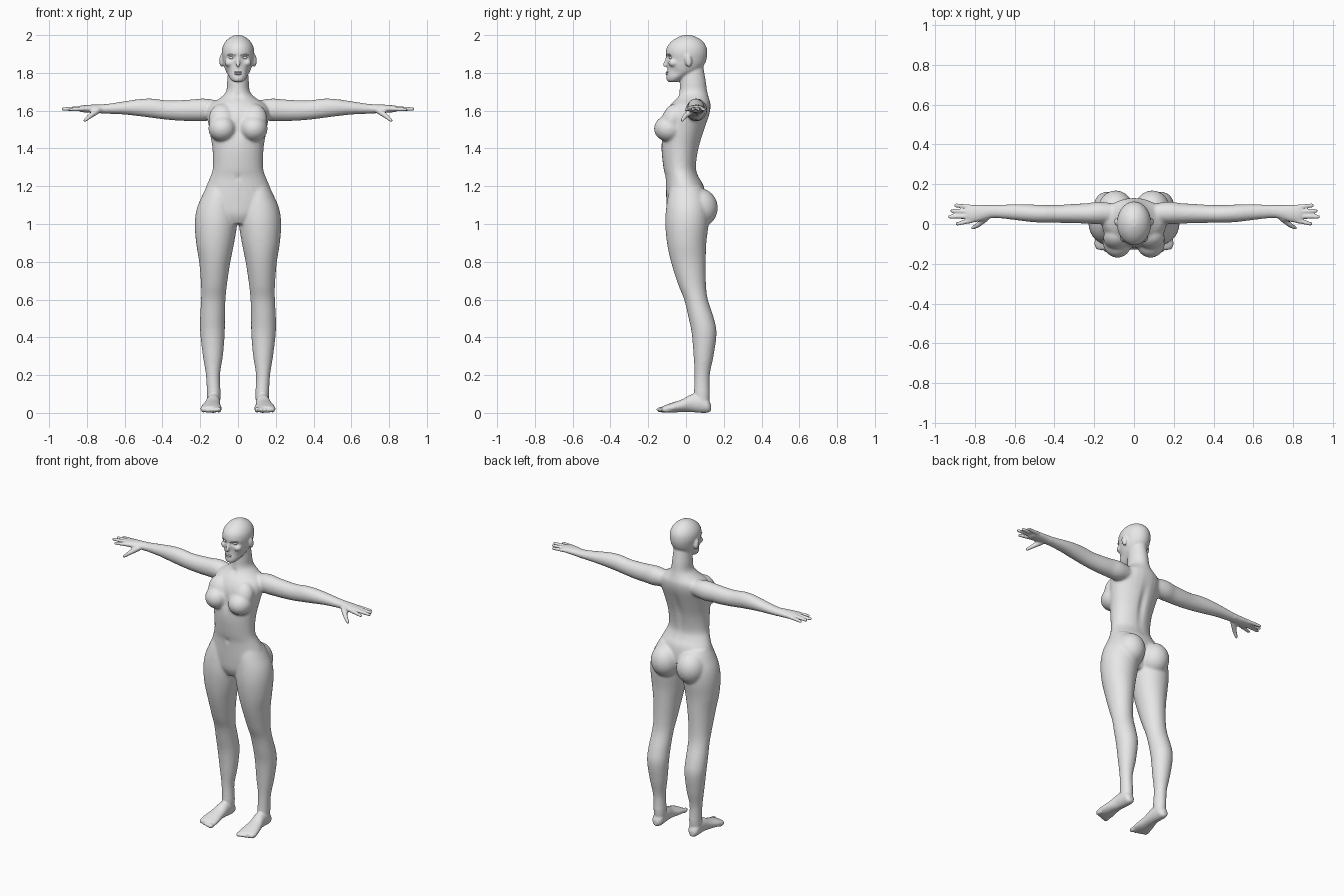
import bpy, bmesh, math
from mathutils import Vector, Matrix

skin = bpy.data.materials.new("plain_grey")
skin.diffuse_color = (0.8, 0.8, 0.8, 1)

# ---------- helpers ----------
def spline(rows, n=4):
    """Catmull-Rom refinement of a list of profile rows."""
    out = []
    for i in range(len(rows) - 1):
        p0, p1, p2, p3 = (rows[max(0, min(len(rows) - 1, i + k))] for k in (-1, 0, 1, 2))
        for j in range(n):
            t = j / n
            out.append([0.5 * (2 * b + (c - a) * t + (2 * a - 5 * b + 4 * c - d) * t * t
                               + (3 * b - a - 3 * c + d) * t ** 3)
                        for a, b, c, d in zip(p0, p1, p2, p3)])
    return out + [list(rows[-1])]

def loft(bm, rows, axis, side=1, seg=28):
    """Closed tube; row = position on axis, then min/max of both cross directions."""
    rings = []
    for t, a0, a1, b0, b1 in spline(rows):
        ring = []
        for k in range(seg):
            w = 2 * math.pi * k / seg
            a = (a0 + a1) / 2 + (a1 - a0) / 2 * math.cos(w)
            b = (b0 + b1) / 2 + (b1 - b0) / 2 * math.sin(w)
            x, y, z = {'X': (t, a, b), 'Y': (a, t, b), 'Z': (a, b, t)}[axis]
            ring.append(bm.verts.new((x * side, y, z)))
        rings.append(ring)
    for r, s in zip(rings, rings[1:]):
        for k in range(seg):
            bm.faces.new((r[k], r[(k + 1) % seg], s[(k + 1) % seg], s[k]))
    bm.faces.new(rings[0])
    bm.faces.new(rings[-1])

def ball(bm, c, r, side=1, tilt=0):
    m = (Matrix.Translation((c[0] * side, c[1], c[2]))
         @ Matrix.Rotation(tilt, 4, 'X') @ Matrix.Diagonal((*r, 1)))
    bmesh.ops.create_uvsphere(bm, u_segments=24, v_segments=14, radius=1, matrix=m)

def rod(bm, p, q, r0, r1, side=1):
    """Tapered rounded finger between two points."""
    p, q = (Vector((v[0] * side, v[1], v[2])) for v in (p, q))
    d = q - p
    m = Matrix.Translation((p + q) / 2) @ d.to_track_quat('Z', 'Y').to_matrix().to_4x4()
    bmesh.ops.create_cone(bm, cap_ends=True, segments=14, radius1=r0, radius2=r1,
                          depth=d.length, matrix=m)
    for c, r in ((p, r0), (q, r1)):
        bmesh.ops.create_uvsphere(bm, u_segments=14, v_segments=8, radius=r,
                                  matrix=Matrix.Translation(c))

def finish(bm, name):
    bmesh.ops.recalc_face_normals(bm, faces=bm.faces)
    for f in bm.faces:
        f.smooth = True
    me = bpy.data.meshes.new(name)
    bm.to_mesh(me)
    bm.free()
    ob = bpy.data.objects.new(name, me)
    bpy.context.collection.objects.link(ob)
    me.materials.append(skin)
    return ob

body = bmesh.new()

# ---------- torso and neck: z, left, right, front, back ----------
torso = [(1.00, .07, -.075, .06), (1.05, .14, -.098, .085), (1.12, .19, -.104, .105),
         (1.20, .168, -.107, .095), (1.25, .147, -.110, .068), (1.30, .133, -.120, .055),
         (1.40, .136, -.130, .070), (1.50, .152, -.125, .100), (1.58, .165, -.108, .125),
         (1.63, .150, -.083, .131), (1.665, .098, -.052, .122), (1.70, .064, -.036, .113),
         (1.76, .057, -.032, .104), (1.84, .050, -.03, .09)]
loft(body, [(z, -w, w, f, b) for z, w, f, b in torso], 'Z')

# ---------- head ----------
head = [(1.752, .022, -.092, -.045), (1.762, .036, -.102, -.025), (1.785, .052, -.103, .02),
        (1.81, .065, -.099, .070), (1.84, .075, -.099, .095), (1.87, .081, -.102, .108),
        (1.905, .086, -.107, .113), (1.94, .081, -.099, .107), (1.97, .063, -.073, .086),
        (1.99, .038, -.040, .054), (2.0, .014, -.012, .027)]
loft(body, [(z, -w, w, f, b) for z, w, f, b in head], 'Z')

# nose
rod(body, (0, -.098, 1.885), (0, -.112, 1.842), .007, .0105)

leg = [(.03, .097, .163, .05, .12), (.10, .092, .165, .042, .126), (.20, .095, .170, .045, .126),
       (.30, .080, .186, .040, .146), (.42, .070, .200, .030, .162), (.50, .069, .201, .014, .148),
       (.60, .066, .196, -.010, .116), (.68, .058, .196, -.042, .106), (.80, .040, .206, -.080, .105),
       (.90, .020, .222, -.101, .108), (1.0, .004, .229, -.110, .120), (1.08, .004, .219, -.106, .120),
       (1.15, .015, .190, -.095, .105), (1.2, .03, .165, -.08, .08)]
foot = [(.132, .118, .146, .010, .045), (.115, .098, .162, .001, .075), (.08, .094, .166, 0, .10),
        (.03, .094, .170, .004, .098), (-.02, .093, .183, .005, .072), (-.07, .087, .196, .001, .055),
        (-.11, .086, .198, .001, .041), (-.128, .092, .185, .004, .033)]
arm = [(.06, .015, .095, 1.57, 1.645), (.17, .000, .112, 1.545, 1.664), (.24, .002, .104, 1.545, 1.660),
       (.30, .004, .101, 1.546, 1.656), (.38, .006, .096, 1.552, 1.655), (.45, .006, .096, 1.561, 1.664),
       (.52, .010, .098, 1.570, 1.662), (.60, .020, .099, 1.579, 1.650), (.70, .030, .096, 1.584, 1.635),
       (.74, .024, .095, 1.587, 1.633), (.79, .010, .096, 1.589, 1.631), (.83, .007, .094, 1.593, 1.627),
       (.845, .015, .09, 1.60, 1.622)]
fingers = [((.82, .016, 1.610), (.888, .001, 1.606)), ((.82, .039, 1.613), (.926, .036, 1.609)),
           ((.82, .062, 1.613), (.915, .066, 1.609)), ((.81, .084, 1.610), (.895, .094, 1.606))]

for s in (1, -1):
    loft(body, leg, 'Z', s)
    loft(body, foot, 'Y', s)
    loft(body, arm, 'X', s)
    # toes, largest on the inner side
    for i in range(5):
        ball(body, (.102 + .0205 * i, -.130 + .0075 * i, .017 - .001 * i),
             (.0145 - .001 * i, .027, .015 - .001 * i), s)
    # fingers and thumb
    for p, q in fingers:
        rod(body, p, q, .0125, .0092, s)
    rod(body, (.745, .030, 1.600), (.785, -.006, 1.570), .018, .0125, s)
    rod(body, (.785, -.006, 1.570), (.810, -.020, 1.549), .0125, .009, s)
    # bust, upper chest, buttocks
    ball(body, (.083, -.090, 1.505), (.074, .080, .070), s)
    ball(body, (.085, -.070, 1.555), (.070, .058, .085), s, -.35)
    ball(body, (.092, .068, 1.085), (.092, .101, .105), s)
    # ears
    ball(body, (.086, .012, 1.865), (.013, .019, .034), s, .15)
    # cheekbone
    ball(body, (.045, -.066, 1.853), (.026, .027, .022), s)

source = finish(body, "body_blockout")

# ---------- fuse the parts into one skin ----------
rm = source.modifiers.new("fuse", 'REMESH')
rm.mode = 'VOXEL'
rm.voxel_size = 0.006
rm.use_smooth_shade = True
dg = bpy.context.evaluated_depsgraph_get()
mesh = bpy.data.meshes.new_from_object(source.evaluated_get(dg))
bpy.data.objects.remove(source)
mesh.name = "body"
figure = bpy.data.objects.new("body", mesh)
bpy.context.collection.objects.link(figure)
mesh.materials.clear()
mesh.materials.append(skin)

# soft dents: centre, spread, push
dents = [((0, .09, 1.42), (.020, .05, .13), (0, -.014, 0)),
         ((0, -.12, 1.50), (.018, .05, .05), (0, .010, 0)),
         ((0, -.11, 1.245), (.009, .03, .012), (0, .010, 0)),
         ((0, -.04, 1.675), (.016, .04, .018), (0, .010, 0))]
for s in (1, -1):
    dents += [((s * .036, -.098, 1.881), (.018, .03, .010), (0, .013, 0)),
              ((s * .062, -.06, 1.80), (.02, .03, .02), (-s * .004, .003, 0))]
for v in mesh.vertices:
    for c, r, d in dents:
        e = sum(((v.co[i] - c[i]) / r[i]) ** 2 for i in range(3))
        if e < 9:
            v.co += Vector(d) * math.exp(-e)

# stronger smoothing on trunk and limbs, light smoothing everywhere
grp = figure.vertex_groups.new(name="trunk_and_limbs")
grp.add([v.index for v in mesh.vertices
         if .12 < v.co.z < 1.73 and abs(v.co.x) < .70], 1.0, 'REPLACE')
for name, count, group in (("soften_trunk", 16, grp.name), ("soften_all", 2, "")):
    sm = figure.modifiers.new(name, 'SMOOTH')
    sm.factor = 0.5
    sm.iterations = count
    sm.vertex_group = group
for p in mesh.polygons:
    p.use_smooth = True

# ---------- face details ----------
eyes, brows, lips = bmesh.new(), bmesh.new(), bmesh.new()
for s in (1, -1):
    ball(eyes, (.035, -.079, 1.880), (.014, .012, .008), s)
    for i in range(4):
        rod(brows, (.016 + .010 * i, -.1015 + .0045 * i, 1.896 + .002 * math.sin(i)),
            (.026 + .010 * i, -.097 + .0045 * i, 1.896 + .002 * math.sin(i + 1)), .0032, .003, s)
ball(lips, (0, -.0985, 1.803), (.022, .009, .0050))
ball(lips, (0, -.0985, 1.794), (.019, .009, .0055))
finish(eyes, "eyes")
finish(brows, "eyebrows")
finish(lips, "lips")
